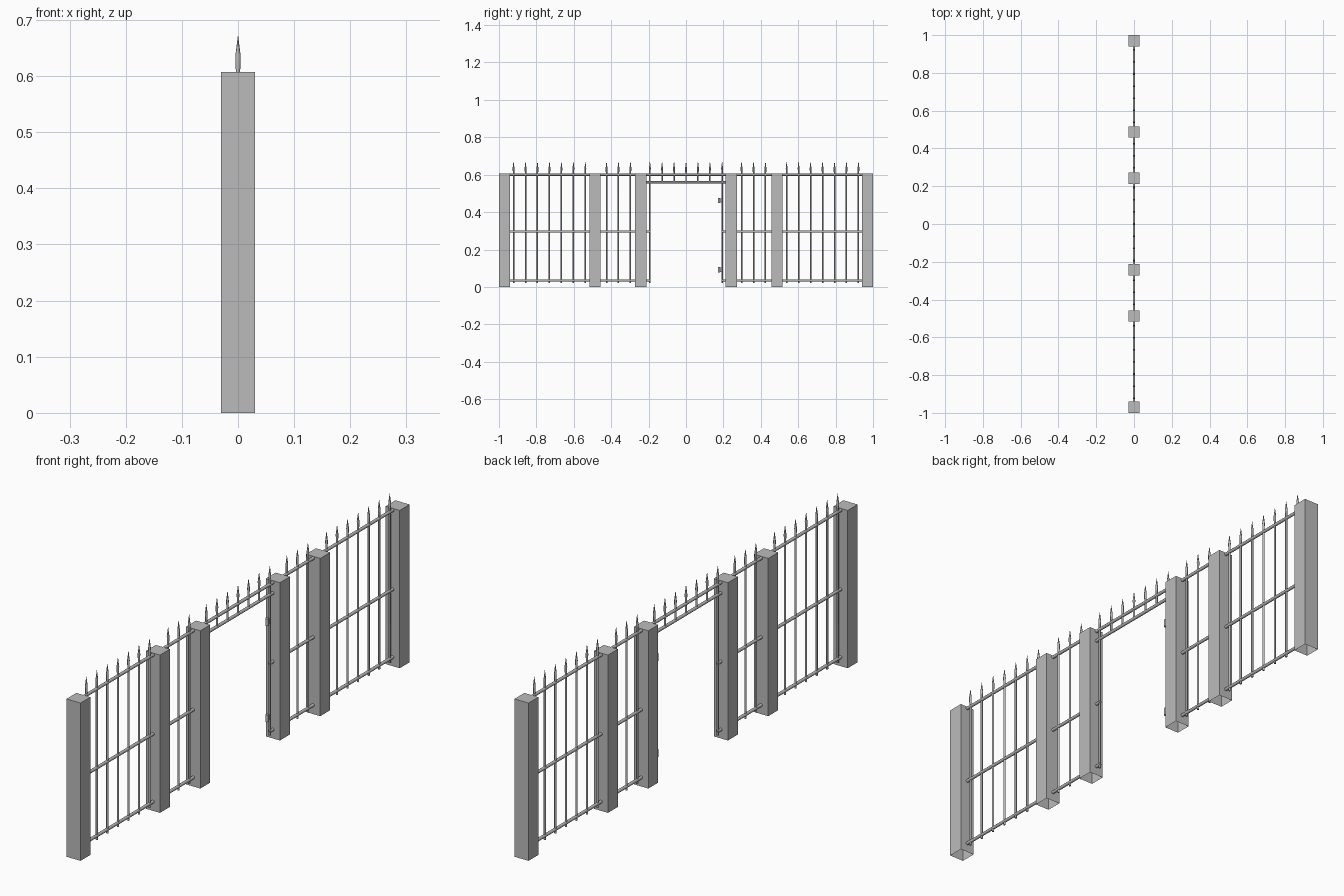
import bpy, bmesh
from math import cos, sin, pi
from mathutils import Matrix, Vector

cube = bpy.data.objects.get("Cube")
if cube:
    bpy.data.objects.remove(cube, do_unlink=True)

grey = bpy.data.materials.new("plain grey")
grey.use_nodes = True
colour = (0.5, 0.5, 0.5, 1)
grey.diffuse_color = colour
grey.node_tree.nodes["Principled BSDF"].inputs["Base Color"].default_value = colour

POST, POST_TOP = 0.06, 0.607
BAR_R, RAIL_R = 0.004, 0.006
RAIL_TOP, RAIL_GATE, RAIL_MID, RAIL_LOW = 0.6, 0.56, 0.296, 0.035
STEP = 0.064


def finish(name, bm, smooth=False):
    bmesh.ops.recalc_face_normals(bm, faces=bm.faces)
    mesh = bpy.data.meshes.new(name)
    bm.to_mesh(mesh)
    bm.free()
    mesh.materials.append(grey)
    obj = bpy.data.objects.new(name, mesh)
    bpy.context.collection.objects.link(obj)
    if smooth:
        bpy.ops.object.select_all(action="DESELECT")
        obj.select_set(True)
        bpy.context.view_layer.objects.active = obj
        bpy.ops.object.shade_smooth_by_angle(angle=pi / 3.5)
    return obj


def box(bm, centre, size):
    m = Matrix.Translation(centre) @ Matrix.Diagonal((*size, 1))
    return bmesh.ops.create_cube(bm, size=1, matrix=m)["verts"]


def spun(name, y, profile, x=0, sides=8):
    """Turned upright piece from (radius, height) pairs."""
    bm = bmesh.new()
    rings = [[bm.verts.new((x + r * cos(2 * pi * i / sides), y + r * sin(2 * pi * i / sides), z))
              for i in range(sides)] for r, z in profile]
    for a, b in zip(rings, rings[1:]):
        for i in range(sides):
            j = (i + 1) % sides
            bm.faces.new((a[i], a[j], b[j], b[i]))
    bm.faces.new(rings[0])
    bm.faces.new(rings[-1])
    return finish(name, bm, True)


def rail(name, y0, y1, z):
    bm = bmesh.new()
    m = Matrix.Translation((0, (y0 + y1) / 2, z)) @ Matrix.Rotation(pi / 2, 4, "X")
    bmesh.ops.create_cone(bm, cap_ends=True, segments=10, radius1=RAIL_R, radius2=RAIL_R,
                          depth=abs(y1 - y0), matrix=m)
    return finish(name, bm, True)


def spiked_bar(name, y, bottom):
    spun(name, y, [(BAR_R, bottom), (BAR_R, 0.612), (0.0048, 0.636), (0.0004, 0.671)])


# Posts, open underneath, and the fence panels on each side of the opening
for side, word in ((-1, "front"), (1, "back")):
    for label, y in (("end", 0.97), ("middle", 0.487), ("gate", 0.242)):
        bm = bmesh.new()
        box(bm, (0, side * y, POST_TOP / 2), (POST, POST, POST_TOP))
        bmesh.ops.delete(bm, geom=[f for f in bm.faces if f.normal.z < -0.5], context="FACES_ONLY")
        finish(f"{word}_{label}_post", bm)
    for i in range(7):
        spiked_bar(f"{word}_wide_panel_bar_{i + 1}", side * (0.922 - STEP * i), 0.02)
    for i in range(3):
        spiked_bar(f"{word}_narrow_panel_bar_{i + 1}", side * (0.425 - STEP * i), 0.02)
    spiked_bar(f"{word}_opening_bar", side * 0.193, 0.02)
    rail(f"{word}_middle_rail", side * 0.97, side * 0.19, RAIL_MID)
    rail(f"{word}_bottom_rail", side * 0.97, side * 0.19, RAIL_LOW)

# Rails and short spikes above the opening
rail("top_rail", -0.97, 0.97, RAIL_TOP)
rail("gate_head_rail", -0.22, 0.22, RAIL_GATE)
for i in range(-2, 3):
    spiked_bar(f"gate_head_spike_{i + 3}", i * STEP, RAIL_GATE)

# Hinges on the back side of the opening
for word, z in (("lower", 0.092), ("upper", 0.462)):
    spun(f"{word}_hinge_barrel", 0.177, [(0.006, z - 0.014), (0.006, z + 0.014)])
    bm = bmesh.new()
    box(bm, Vector((0, 0.185, z)), (0.004, 0.016, 0.022))
    finish(f"{word}_hinge_plate", bm)
